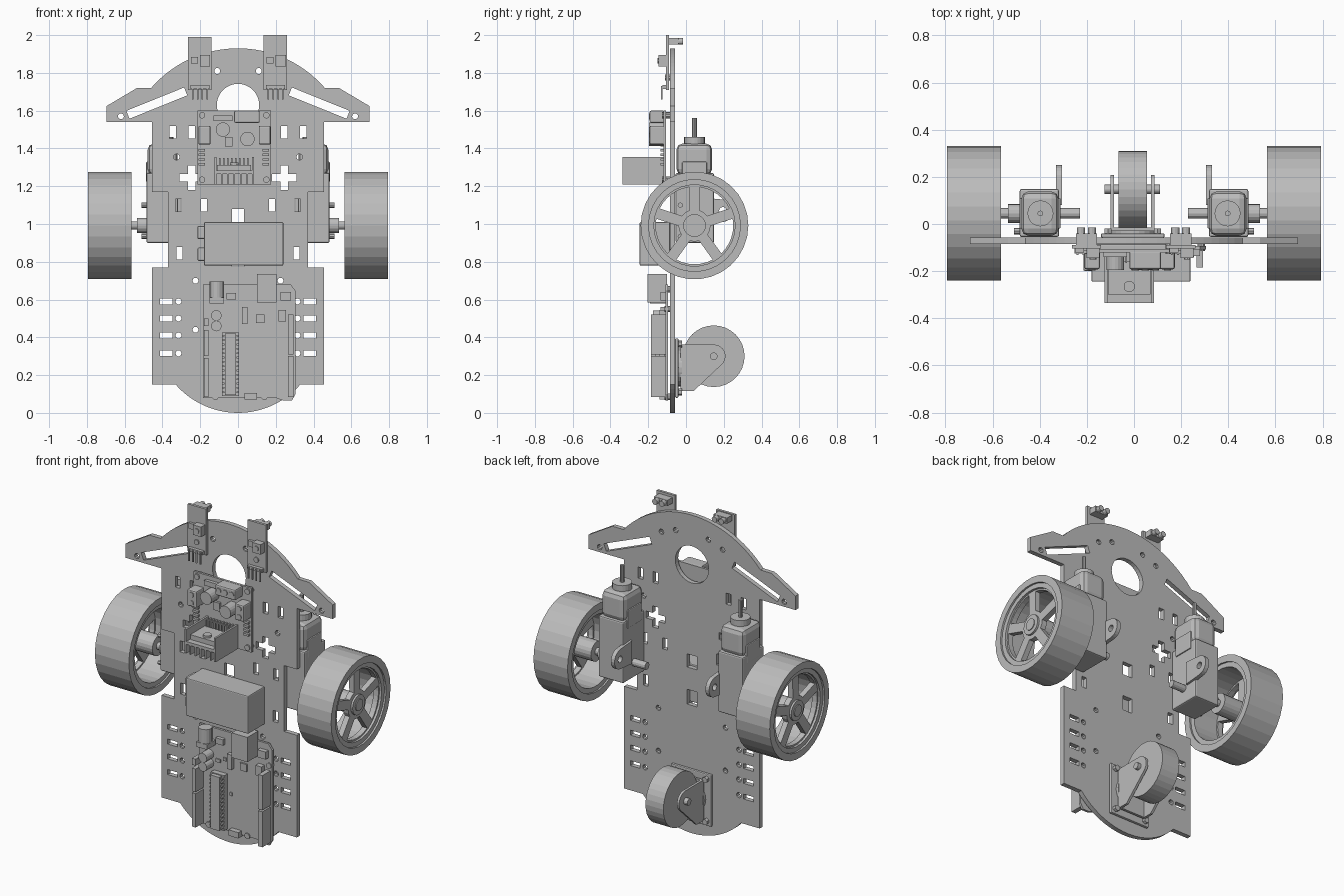
import bpy
import bmesh
from math import sin, cos, pi, radians, sqrt
from mathutils import Matrix, Vector

default_cube = bpy.data.objects.get("Cube")
if default_cube:
    bpy.data.objects.remove(default_cube, do_unlink=True)

# One plain grey for every part
grey = bpy.data.materials.new("plain_grey")
grey.use_nodes = True
grey.diffuse_color = (.5, .5, .5, 1)
grey.node_tree.nodes["Principled BSDF"].inputs["Base Color"].default_value = (.5, .5, .5, 1)


def add_object(name, mesh):
    mesh.materials.clear()
    mesh.materials.append(grey)
    mesh.name = name
    obj = bpy.data.objects.new(name, mesh)
    bpy.context.collection.objects.link(obj)
    return obj


def box(name, x, y, z, bevel=0):
    """Box from (low, high) pairs along each axis."""
    bm = bmesh.new()
    bmesh.ops.create_cube(bm, size=1)
    for v in bm.verts:
        v.co = Vector([(lo + hi) / 2 + c * (hi - lo) for c, (lo, hi) in zip(v.co, (x, y, z))])
    if bevel:
        bmesh.ops.bevel(bm, geom=bm.edges[:], offset=bevel, segments=2, affect='EDGES', profile=.5)
    mesh = bpy.data.meshes.new(name)
    bm.to_mesh(mesh)
    bm.free()
    return add_object(name, mesh)


def rod(name, axis, start, length, radius, sides=16, tip=None):
    """Cylinder or cone frustum running along a named axis."""
    bm = bmesh.new()
    bmesh.ops.create_cone(bm, cap_ends=True, segments=sides, radius1=radius,
                          radius2=radius if tip is None else tip, depth=abs(length))
    direction = Vector({'x': (1, 0, 0), 'y': (0, 1, 0), 'z': (0, 0, 1)}[axis])
    turn = Vector((0, 0, 1)).rotation_difference(direction * (1 if length > 0 else -1))
    centre = Vector(start) + direction * length / 2
    bm.transform(Matrix.Translation(centre) @ turn.to_matrix().to_4x4())
    mesh = bpy.data.meshes.new(name)
    bm.to_mesh(mesh)
    bm.free()
    return add_object(name, mesh)


def sheet(name, loops, plane, low, high):
    """Flat sheet with holes: the first loop is the outline. Plane is 'xz' or 'yz'."""
    curve = bpy.data.curves.new(name, 'CURVE')
    curve.dimensions, curve.fill_mode = '2D', 'BOTH'
    curve.extrude = (high - low) / 2
    for points in loops:
        spline = curve.splines.new('POLY')
        spline.points.add(len(points) - 1)
        for p, (a, b) in zip(spline.points, points):
            p.co = (a, b, 0, 1)
        spline.use_cyclic_u = True
    temp = bpy.data.objects.new("temp", curve)
    bpy.context.collection.objects.link(temp)
    graph = bpy.context.evaluated_depsgraph_get()
    mesh = bpy.data.meshes.new_from_object(temp.evaluated_get(graph))
    bpy.data.objects.remove(temp)
    middle = (low + high) / 2
    bm = bmesh.new()
    bm.from_mesh(mesh)
    for v in bm.verts:
        a, b, c = v.co
        v.co = (a, middle - c, b) if plane == 'xz' else (middle + c, a, b)
    bmesh.ops.remove_doubles(bm, verts=bm.verts, dist=.00001)
    bmesh.ops.recalc_face_normals(bm, faces=bm.faces)
    bm.to_mesh(mesh)
    bm.free()
    for face in mesh.polygons:
        face.use_smooth = False
    return add_object(name, mesh)


def arc(a, b, radius, start=0, end=360, steps=24):
    closed = end - start == 360
    count = steps if closed else steps + 1
    angles = [radians(start + (end - start) * i / steps) for i in range(count)]
    return [(a + radius * cos(t), b + radius * sin(t)) for t in angles]


def slot(a, b, width, height, tilt=0):
    t = radians(tilt)
    corners = [(-width, -height), (width, -height), (width, height), (-width, height)]
    return [(a + (u * cos(t) - v * sin(t)) / 2, b + (u * sin(t) + v * cos(t)) / 2) for u, v in corners]


def cross(a, b, reach, arm):
    quarter = [(reach, -arm), (reach, arm), (arm, arm)]
    points = []
    for turn in range(4):
        points += [(a + u, b + v) for u, v in quarter]
        quarter = [(-v, u) for u, v in quarter]
    return points


def mirror(points):
    return [(-a, b) for a, b in reversed(points)]


# Chassis plate outline: half of it, then mirrored
bottom_r, top_r = .438, .609
half = [(bottom_r * sin(t * .071), bottom_r - bottom_r * cos(t * .071)) for t in range(1, 12)]
half += [(.33, .15), (.455, .15), (.455, .77), (.37, .77), (.37, 1.17), (.455, 1.17), (.455, 1.54),
         (.695, 1.54), (.695, 1.625), (.535, 1.72)]
half += [(.46 - .46 * i / 14, 1.93 - top_r + sqrt(top_r ** 2 - (.46 - .46 * i / 14) ** 2)) for i in range(14)]
outline = [(0, 0)] + half + [(0, 1.93)] + mirror(half)

# Holes on one side, then mirrored
side_holes = [slot(.43, 1.64, .33, .045, -22), cross(.245, 1.245, .064, .021)]
side_holes += [slot(a, b, .033, .067) for a, b in
               ((.245, 1.485), (.345, 1.485), (.315, 1.1), (.18, 1.1), (.31, .845))]
for level in (.59, .5, .41, .315):
    side_holes += [slot(.38, level, .065, .03), arc(.315, level, .016, steps=10)]
side_holes += [arc(a, b, .016, steps=10) for a, b in
               ((.62, 1.57), (.11, 1.81), (.205, 1.775), (.325, 1.355), (.225, .7), (.225, .44))]
holes = side_holes + [mirror(h) for h in side_holes]
holes += [arc(0, 1.63, .112, steps=32), slot(0, 1.04, .065, .08), slot(0, .82, .065, .09)]
sheet("chassis_plate", [outline] + holes, 'xz', -.085, -.057)

# Wheels and gear motors on both sides
axle_y, axle_z = .045, .992
for side, s in (("left", 1), ("right", -1)):
    def span(a, b):
        return tuple(sorted((s * a, s * b)))

    tyre = [arc(axle_y, axle_z, .285, steps=30), arc(axle_y, axle_z, .243, steps=30)]
    sheet(side + "_tyre", tyre, 'yz', *span(.565, .793))
    rim = [arc(axle_y, axle_z, .245, steps=30), arc(axle_y, axle_z, .215, steps=30)]
    sheet(side + "_rim", rim, 'yz', *span(.575, .782))
    windows = []
    for i in range(5):
        mid = 126 + 72 * i
        windows.append(arc(axle_y, axle_z, .205, mid - 28, mid + 28, 6)
                       + arc(axle_y, axle_z, .085, mid - 17, mid + 17, 2)[::-1])
    sheet(side + "_spokes", [arc(axle_y, axle_z, .225, steps=30)] + windows, 'yz', *span(.735, .768))
    rod(side + "_hub", 'x', (s * .565, axle_y, axle_z), s * .215, .06, 20)
    rod(side + "_hub_cap", 'x', (s * .77, axle_y, axle_z), s * .015, .035)
    rod(side + "_axle", 'x', (s * .23, axle_y, axle_z), s * .4, .022, 12)
    rod(side + "_axle_sleeve", 'x', (s * .48, axle_y, axle_z), s * .055, .04)

    box(side + "_gearbox", span(.318, .485), (-.055, .148), (.9, 1.27), .008)
    motor = box(side + "_motor_can", span(.32, .478), (-.05, .138), (1.26, 1.425), .03)
    box(side + "_motor_clip", span(.312, .486), (-.02, .11), (1.22, 1.33), .005)
    rod(side + "_motor_neck", 'z', (s * .397, axle_y, 1.42), .04, .055, 20)
    rod(side + "_motor_shaft", 'z', (s * .397, axle_y, 1.45), .112, .012, 10)
    ear = [(.08, 1.0)] + arc(.19, 1.07, .06, -90, 90, 10) + [(.08, 1.14)]
    sheet(side + "_mounting_ear", [ear, arc(.195, 1.07, .02, steps=12)], 'yz', *span(.305, .33))
    for level in (.935, 1.1):
        rod(side + "_gearbox_screw", 'x', (s * .48, -.03, level), s * .03, .014, 8)

# Caster wheel with its fork
rod("caster_wheel", 'x', (-.065, .147, .3), .12, .163, 32)
rod("caster_axle", 'x', (-.125, .147, .3), .235, .02, 12)
fork = [(-.02, .115), (.04, .115)] + arc(.147, .3, .062, -35, 90, 8) + [(-.02, .362)]
for x in (-.1, .073):
    sheet("caster_fork_arm", [fork], 'yz', x, x + .015)
box("caster_fork_base", (-.1, .088), (-.03, -.015), (.115, .362))
box("caster_mount", (-.14, .13), (-.058, -.04), (.08, .395), .006)
rod("caster_swivel", 'y', (-.005, -.042, .24), .02, .1, 24)
for x in (-.11, .1):
    for z in (.11, .365):
        rod("caster_bolt", 'y', (x, -.045, z), .025, .018, 6)

# Battery box with two side connectors
box("battery_box", (-.18, .24), (-.245, -.085), (.78, 1.01), .006)
for z in (.84, .955):
    box("battery_connector", (-.215, -.17), (-.2, -.11), (z - .035, z + .035), .008)

# Controller board and its parts
board = [(-.185, .08), (.2, .08), (.24, .065), (.285, .065), (.305, .1), (.305, .645), (.28, .68), (-.185, .68)]
sheet("controller_board", [board], 'xz', -.108, -.094)
for name, x, z, front in (
        ("left_header", (-.18, -.155), (.085, .29), -.185), ("left_header", (-.18, -.155), (.3, .44), -.185),
        ("left_header", (-.18, -.155), (.46, .5), -.185), ("right_header", (.265, .293), (.085, .3), -.185),
        ("right_header", (.265, .293), (.31, .52), -.185), ("usb_socket", (.1, .205), (.585, .735), -.203),
        ("power_socket_base", (-.15, -.075), (.58, .61), -.19), ("chip_socket", (-.085, .005), (.09, .425), -.14),
        ("main_chip", (-.07, -.01), (.095, .42), -.165), ("reset_button", (.225, .28), (.595, .64), -.135),
        ("programming_pins", (.215, .255), (.485, .545), -.14), ("lower_pins", (.035, .1), (.07, .105), -.14),
        ("crystal", (.02, .05), (.47, .56), -.135), ("regulator", (-.06, -.01), (.6, .635), -.13),
        ("small_chip", (.095, .14), (.475, .52), -.118), ("small_part", (.025, .04), (.3, .32), -.115),
        ("small_part", (-.07, -.04), (.48, .5), -.115), ("small_part", (-.02, .0), (.5, .52), -.115)):
    box(name, x, (front, -.1), z)
rod("power_socket", 'z', (-.112, -.152, .58), .115, .038, 16)
for z in (.46, .515):
    rod("controller_capacitor", 'y', (-.115, -.1, z), -.075, .028, 16)
for x, z in ((-.12, .085), (.14, .085), (.285, .55), (-.15, .655)):
    rod("controller_standoff", 'y', (x, -.115, z), .035, .017, 10)
for i in range(14):
    for x in (-.078, -.002):
        box("chip_leg", (x - .006, x + .006), (-.155, -.1), (.105 + i * .023, .114 + i * .023))

# Motor driver board
box("driver_board", (-.215, .175), (-.12, -.106), (1.21, 1.6))
for name, x, z in (("top_terminal", (-.02, .115), (1.535, 1.6)), ("left_terminal", (-.21, -.145), (1.42, 1.52)),
                   ("right_terminal", (.11, .173), (1.42, 1.52))):
    box(name, x, (-.192, -.115), z, .008)
for i in range(3):
    rod("terminal_screw", 'y', (.005 + i * .043, -.185, 1.568), -.012, .016, 10)
for x in (-.178, .142):
    for z in (1.445, 1.495):
        rod("terminal_screw", 'y', (x, -.185, z), -.012, .016, 10)
for x, z in ((-.08, 1.5), (.05, 1.45)):
    rod("driver_capacitor", 'y', (x, -.115, z), -.08, .038, 18)
box("driver_regulator", (-.13, -.03), (-.14, -.115), (1.545, 1.575))
box("driver_inductor", (-.07, -.03), (-.135, -.115), (1.41, 1.46))
for x in (-.19, .15):
    for z in (1.235, 1.575):
        rod("driver_standoff", 'y', (x, -.128, z), .06, .017, 10)
    for i in range(4):
        box("driver_diode", (x - .02, x + .015), (-.135, -.115), (1.31 + i * .025, 1.323 + i * .025))

# Heat sink: shelf, end walls and fins, with the driver chip upright on it
box("heat_sink_shelf", (-.125, .085), (-.335, -.118), (1.265, 1.283))
for x in (-.125, .073):
    box("heat_sink_wall", (x, x + .012), (-.335, -.118), (1.21, 1.355))
for i in range(1, 6):
    box("heat_sink_fin", (-.125 + i * .034, -.117 + i * .034), (-.335, -.118), (1.21, 1.27))
box("driver_chip", (-.11, .07), (-.3, -.16), (1.28, 1.312))
rod("heat_sink_screw", 'z', (-.02, -.265, 1.31), .015, .024, 14)
for i in range(8):
    box("driver_chip_leg", (-.1 + i * .021, -.092 + i * .021), (-.165, -.115), (1.3, 1.35))

# Two line sensors at the top edge
for name, x, top in (("right_sensor", -.202, 1.99), ("left_sensor", .198, 2)):
    box(name + "_board", (x - .062, x + .062), (-.105, -.089), (1.71, top))
    box(name + "_trimmer", (x, x + .055), (-.145, -.1), (1.835, 1.895))
    rod(name + "_trimmer_screw", 'y', (x + .028, -.14, 1.865), -.01, .015, 10)
    box(name + "_chip", (x - .048, x - .01), (-.12, -.1), (1.85, 1.885))
    rod(name + "_mount_screw", 'y', (x, -.112, 1.775), .04, .016, 10)
    box(name + "_pin_strip", (x - .05, x + .05), (-.125, -.1), (1.715, 1.735))
    box(name + "_emitter_block", (x - .045, x + .045), (-.092, -.04), (1.95, 1.985))
    for offset in (-.023, .023):
        rod(name + "_emitter", 'y', (x + offset, -.045, 1.967), .03, .017, 12)
    for i in range(4):
        box(name + "_pin", (x - .042 + i * .026, x - .034 + i * .026), (-.132, -.124), (1.66, 1.73))
